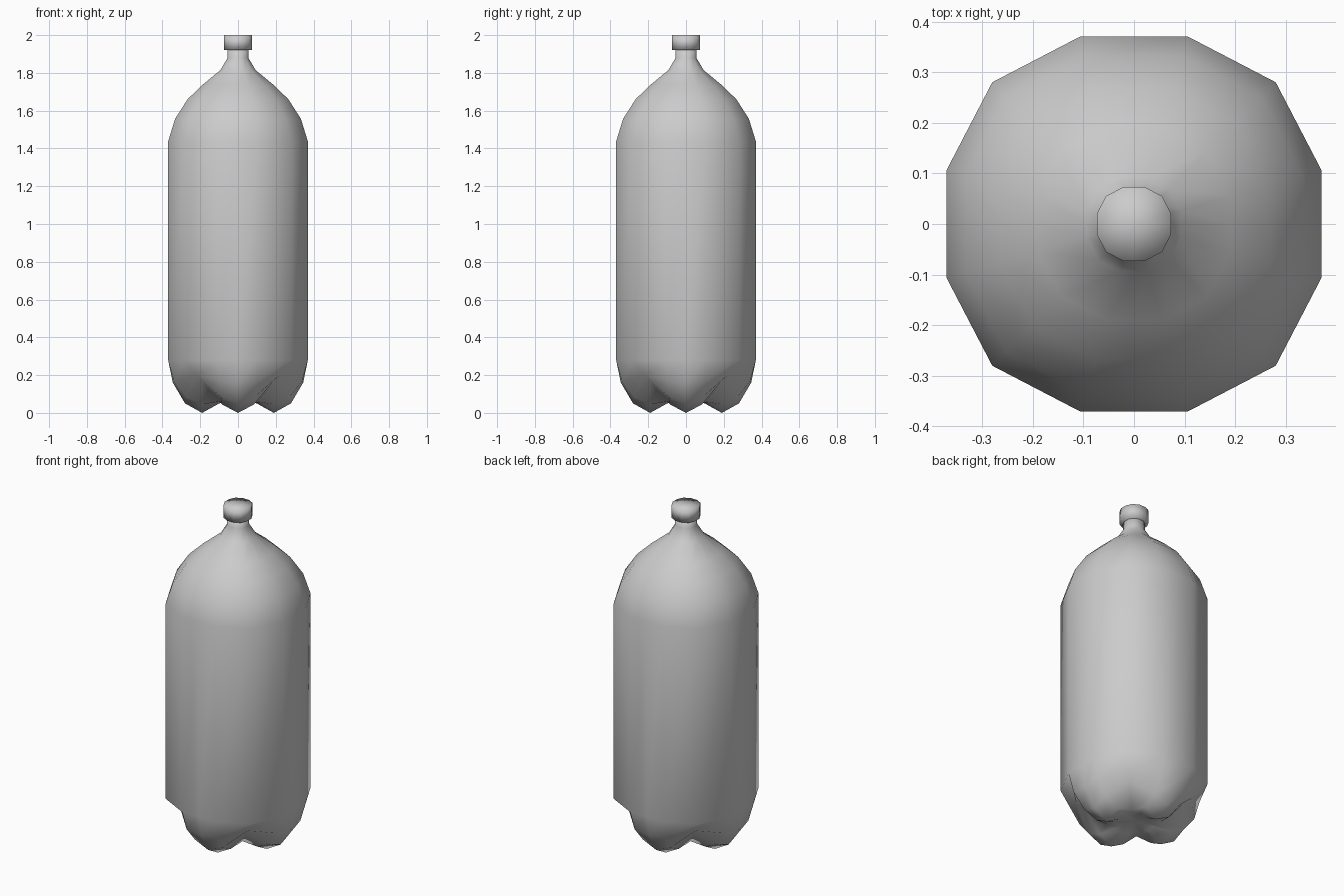
import bpy
import bmesh

cube = bpy.data.objects.get("Cube")
if cube:
    bpy.data.objects.remove(cube, do_unlink=True)

grey = bpy.data.materials.new("plain grey")
grey.use_nodes = True
colour = (0.6, 0.6, 0.6, 1)
grey.diffuse_color = colour
grey.node_tree.nodes["Principled BSDF"].inputs["Base Color"].default_value = colour

HALF = 0.37  # half width of the body across its flats


def quarter_turns(points):
    """Repeat one quarter's points around the z axis."""
    ring = []
    for _ in range(4):
        ring += points
        points = [(-y, x, z) for x, y, z in points]
    return ring


def section(width, z):
    """Twelve-sided cross-section, with a middle point on each axis side."""
    s = width / HALF
    return quarter_turns([(HALF * s, -0.107 * s, z), (HALF * s, 0, z),
                          (HALF * s, 0.107 * s, z), (0.28 * s, 0.28 * s, z)])


def foot_ring(ridge, side, valley):
    """Ring through the four feet: ridge (r, z), side (x, y, z), valley (xy, z)."""
    x, y, z = side
    return quarter_turns([(x, -y, z), (ridge[0], 0, ridge[1]), (x, y, z),
                          (valley[0], valley[0], valley[1])])


def skin(name, rings, bottom, top):
    """Bridge rings from bottom to top and close both ends with fans."""
    bm = bmesh.new()
    loops = [[bm.verts.new(p) for p in ring] for ring in rings]
    n = len(loops[0])
    ends = bm.verts.new((0, 0, bottom)), bm.verts.new((0, 0, top))
    for i in range(n):
        j = (i + 1) % n
        for low, high in zip(loops, loops[1:]):
            bm.faces.new((low[i], low[j], high[j], high[i]))
        bm.faces.new((loops[0][j], loops[0][i], ends[0]))
        bm.faces.new((loops[-1][i], loops[-1][j], ends[1]))
    bmesh.ops.recalc_face_normals(bm, faces=bm.faces)
    for face in bm.faces:
        face.smooth = True
    mesh = bpy.data.meshes.new(name)
    bm.to_mesh(mesh)
    bm.free()
    mesh.materials.append(grey)
    obj = bpy.data.objects.new(name, mesh)
    bpy.context.collection.objects.link(obj)
    return obj


# Bottle body: four-lobed base, straight wall, domed shoulder and neck
base = [
    foot_ring((0.10, 0.05), (0.10, 0.05, 0.055), (0.06, 0.06)),
    foot_ring((0.19, 0.0), (0.19, 0.085, 0.045), (0.10, 0.06)),
    foot_ring((0.28, 0.05), (0.275, 0.09, 0.085), (0.19, 0.17)),
    foot_ring((0.345, 0.16), (0.34, 0.10, 0.17), (0.22, 0.20)),
]
wall = [(0.37, 0.28), (0.37, 1.437), (0.333, 1.557), (0.267, 1.66),
        (0.19, 1.735), (0.093, 1.815), (0.055, 1.88), (0.055, 1.93)]
skin("bottle_body", base + [section(w, z) for w, z in wall], 0.07, 1.93)

# Screw cap
skin("cap", [section(0.073, 1.922), section(0.073, 2.0)], 1.922, 2.0)
